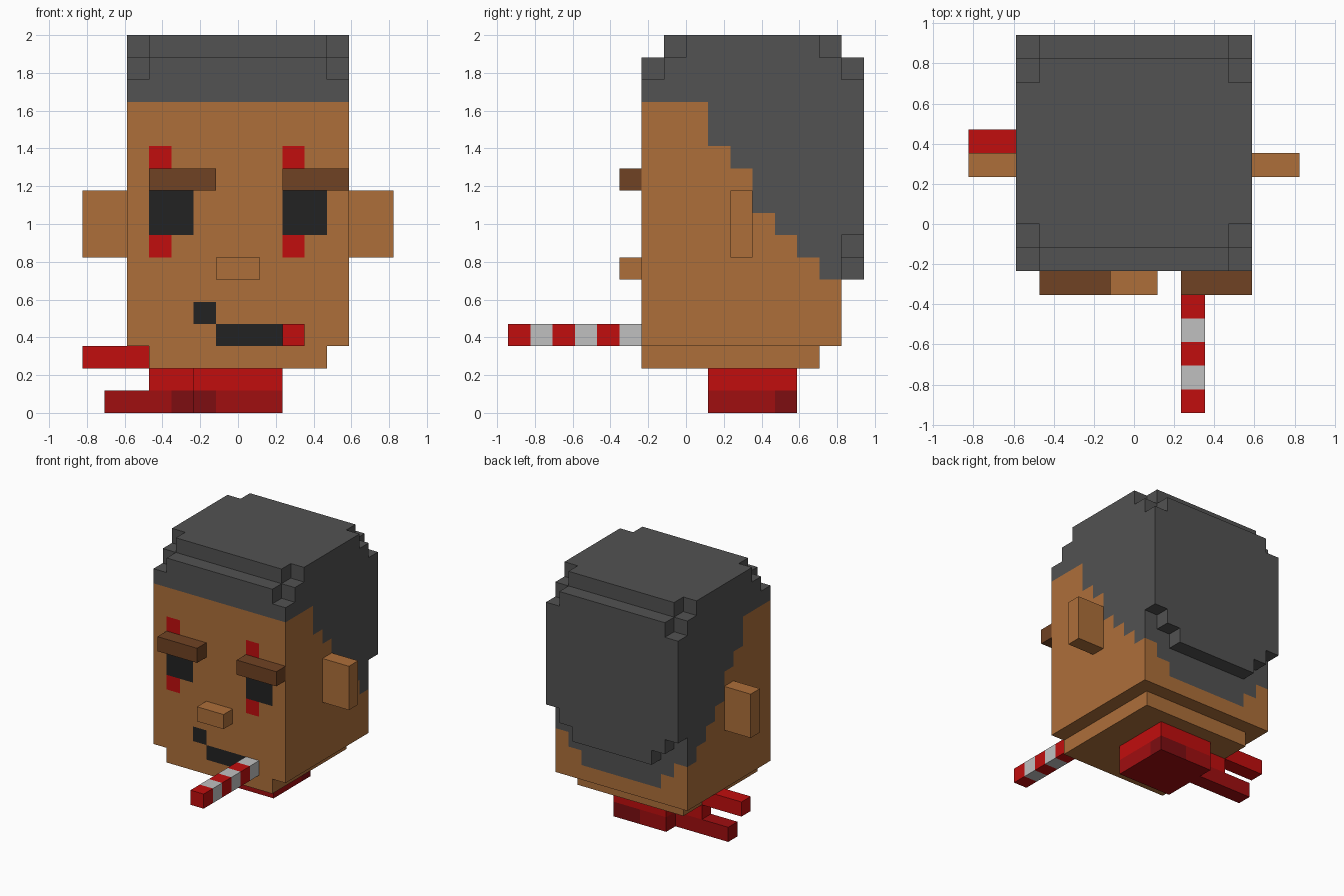
import bpy
import bmesh
from itertools import product
from mathutils import Vector

U = 2 / 17  # edge of one block

if "Cube" in bpy.data.objects:
    bpy.data.objects.remove(bpy.data.objects["Cube"], do_unlink=True)


def linear(v):
    v /= 255
    return v / 12.92 if v <= 0.04045 else ((v + 0.055) / 1.055) ** 2.4


def material(name, r, g, b):
    m = bpy.data.materials.new(name)
    col = (linear(r), linear(g), linear(b), 1)
    m.diffuse_color = col
    m.use_nodes = True
    bsdf = next(n for n in m.node_tree.nodes if n.type == "BSDF_PRINCIPLED")
    bsdf.inputs["Base Color"].default_value = col
    bsdf.inputs["Roughness"].default_value = 0.9
    return m


MATS = [
    material("skin", 174, 111, 58),
    material("dark_grey_hair", 82, 82, 82),
    material("bright_red", 193, 13, 13),
    material("deep_red", 160, 14, 16),
    material("darkest_red", 125, 13, 17),
    material("black", 34, 34, 34),
    material("brown", 112, 66, 35),
    material("light_grey", 192, 192, 192),
]
SKIN, HAIR, RED, DEEP, DARKEST, BLACK, BROWN, GREY = range(len(MATS))


def blocks(name, boxes, paint, removed=lambda x, y, z: False):
    """Outer shell of joined boxes (x0, x1, y0, y1, z0, z1), in block units.
    paint(centre, normal) gives the material index of each face."""
    cells = set()
    for x0, x1, y0, y1, z0, z1 in boxes:
        for c in product(range(x0, x1), range(y0, y1), range(z0, z1)):
            if not removed(*c):
                cells.add(c)
    bm = bmesh.new()
    corners = {}

    def corner(p):
        key = tuple(round(v) for v in p)
        if key not in corners:
            corners[key] = bm.verts.new(Vector(key) * U)
        return corners[key]

    for cell in sorted(cells):
        mid = Vector(cell) + Vector((0.5, 0.5, 0.5))
        for axis, sign in product(range(3), (-1, 1)):
            n = Vector((0, 0, 0))
            n[axis] = sign
            if tuple(round(a + b) for a, b in zip(cell, n)) in cells:
                continue
            side = Vector((0, 0, 0))
            side[(axis + 1) % 3] = 0.5
            up = n.cross(side)
            c = mid + n / 2
            face = bm.faces.new([corner(c + p) for p in
                                 (-side - up, side - up, side + up, up - side)])
            face.material_index = paint(c, n)
    # Merge flat areas of one colour
    bmesh.ops.dissolve_limit(bm, angle_limit=0.01, verts=bm.verts[:],
                             edges=bm.edges[:], delimit={"MATERIAL"})
    me = bpy.data.meshes.new(name)
    bm.to_mesh(me)
    bm.free()
    for m in MATS:
        me.materials.append(m)
    ob = bpy.data.objects.new(name, me)
    bpy.context.scene.collection.objects.link(ob)
    return ob


def box(name, dims, mat):
    return blocks(name, [dims], lambda c, n: mat)


# Head: painted face, stepped hairline on the sides and nape
FACE = [
    (-4, -2, 8, 10, BLACK), (2, 4, 8, 10, BLACK),      # eyes
    (-4, -3, 11, 12, RED), (2, 3, 11, 12, RED),        # marks above
    (-4, -3, 7, 8, RED), (2, 3, 7, 8, RED),            # marks below
    (-2, -1, 4, 5, BLACK), (-1, 2, 3, 4, BLACK),       # mouth
]
SIDE_HAIRLINE = [14, 14, 14, 12, 11, 9, 8, 7, 6]


def paint_head(c, n):
    if n.y < 0:
        for x0, x1, z0, z1, mat in FACE:
            if x0 < c.x < x1 and z0 < c.z < z1:
                return mat
    if n.x and c.z > SIDE_HAIRLINE[int(c.y + 2)]:
        return HAIR
    if n.y > 0 and c.z > max(4, 1.5 + abs(c.x)):
        return HAIR
    return SKIN


blocks("head", [(-5, 5, -2, 7, 3, 14), (-4, 4, -2, 6, 2, 3)], paint_head)


# Hair: cap and back slab with notched edges and corners
def hair_notch(x, y, z):
    end = x in (-5, 4)
    outer, inner = y in (-2, 7), y in (-1, 6)
    if z == 16 and (outer or (end and inner)):
        return True
    if z == 15 and outer and end:
        return True
    return (z < 8 and end) or (z < 7 and x in (-4, 3))


blocks("hair", [(-5, 5, -2, 8, 14, 17), (-5, 5, 7, 8, 6, 14)],
       lambda c, n: HAIR, hair_notch)

# Ears, brows and nose
for side, x in (("right", -7), ("left", 5)):
    box(side + "_ear", (x, x + 2, 2, 3, 7, 10), SKIN)
for side, x in (("right", -4), ("left", 2)):
    box(side + "_brow", (x, x + 3, -3, -2, 10, 11), BROWN)
box("nose", (-1, 1, -3, -2, 6, 7), SKIN)

# Striped stick in the mouth
blocks("striped_stick", [(2, 3, -8, -2, 3, 4)],
       lambda c, n: (RED if n.y < 0 else GREY) if n.y
       else (RED if int(c.y + 8) % 2 == 0 else GREY))


# Neck stump with trailing strands
def paint_neck(c, n):
    if c.z > 1:
        return RED
    if n.y < 0 and -3 < c.x < -1:
        return DARKEST
    if (n.y > 0 and c.x > 0) or (n.x > 0 and c.y > 4):
        return DARKEST
    return DEEP


blocks("neck", [(-2, 2, 1, 5, 0, 2), (-4, -2, 3, 4, 1, 2),
                (-6, -2, 3, 4, 0, 1)], paint_neck)
box("upper_strand", (-7, -4, 3, 4, 2, 3), RED)
